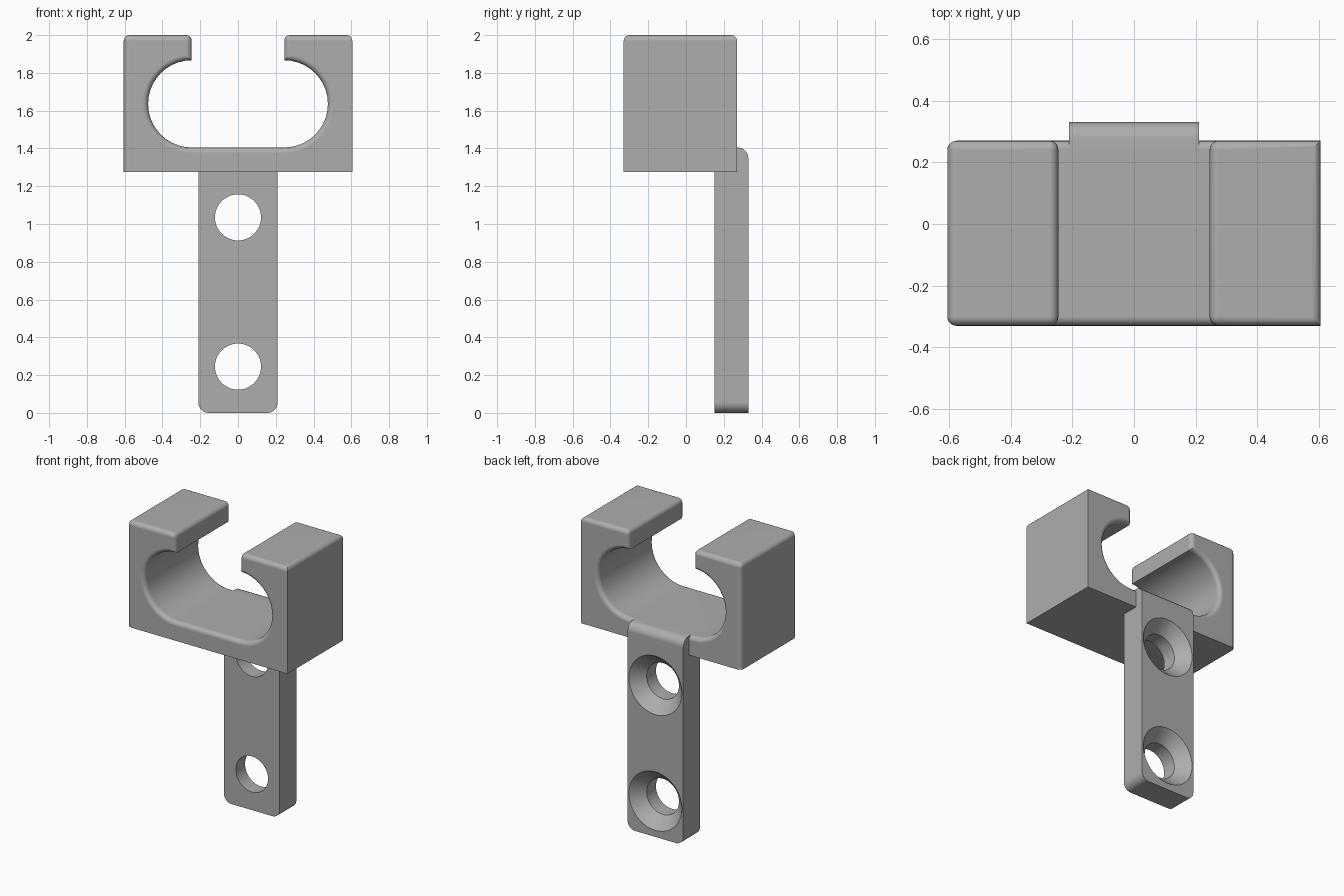
import bpy, bmesh, math

if "Cube" in bpy.data.objects:
    bpy.data.objects.remove(bpy.data.objects["Cube"])

grey = bpy.data.materials.new("light grey")
grey.diffuse_color = (0.42, 0.42, 0.42, 1)
grey.use_nodes = True
grey.node_tree.nodes["Principled BSDF"].inputs["Base Color"].default_value = grey.diffuse_color


def arc(cx, cz, r, a0, a1, n):
    angles = [math.radians(a0 + (a1 - a0) * i / n) for i in range(n + 1)]
    return [(cx + r * math.cos(a), cz + r * math.sin(a)) for a in angles]


def finish(name, bm):
    bmesh.ops.recalc_face_normals(bm, faces=bm.faces[:])
    mesh = bpy.data.meshes.new(name)
    bm.to_mesh(mesh)
    bm.free()
    mesh.materials.append(grey)
    ob = bpy.data.objects.new(name, mesh)
    bpy.context.collection.objects.link(ob)
    return ob


def prism(name, profile, y0, y1, radius, pick):
    """Extrude an xz profile along y, then round the edges chosen by pick(a, b)."""
    bm = bmesh.new()
    face = bm.faces.new([bm.verts.new((x, y0, z)) for x, z in profile])
    ext = bmesh.ops.extrude_face_region(bm, geom=[face], use_keep_orig=True)
    for v in ext["geom"]:
        if isinstance(v, bmesh.types.BMVert):
            v.co.y = y1
    bmesh.ops.recalc_face_normals(bm, faces=bm.faces[:])
    edges = [e for e in bm.edges if pick(e.verts[0].co, e.verts[1].co)]
    bmesh.ops.bevel(bm, geom=edges, offset=radius, segments=5, profile=0.5,
                    affect='EDGES', clamp_overlap=False)
    return finish(name, bm)


def boolean(ob, other, operation):
    mod = ob.modifiers.new(operation, 'BOOLEAN')
    mod.operation, mod.object, mod.solver = operation, other, 'EXACT'
    bpy.context.view_layer.objects.active = ob
    bpy.ops.object.modifier_apply(modifier=mod.name)
    bpy.data.objects.remove(other)


# Clip block: open-topped slot, bottom and right-hand vertical edges left sharp
clip_profile = ([(-0.605, 1.275), (0.605, 1.275), (0.605, 2), (0.245, 2)]
                + arc(0.245, 1.636, 0.231, 90, -90, 20)
                + arc(-0.245, 1.636, 0.231, -90, -270, 20)
                + [(-0.245, 2), (-0.605, 2)])


def clip_edges(a, b):
    if abs(a.y - b.y) > 0.1:
        return min(a.z, b.z) > 1.99
    return max(a.z, b.z) > 1.28 and min(a.x, b.x) < 0.6


clip = prism("clip_bracket", clip_profile, -0.33, 0.27, 0.03, clip_edges)

# Mounting plate: rounded lower corners and rounded top back edge
plate_profile = (arc(-0.155, 0.055, 0.055, 180, 270, 8)
                 + arc(0.155, 0.055, 0.055, 270, 360, 8)
                 + [(0.21, 1.4045), (-0.21, 1.4045)])
plate = prism("mounting_plate", plate_profile, 0.15, 0.33, 0.055,
              lambda a, b: min(a.z, b.z) > 1.4 and min(a.y, b.y) > 0.3)

# Countersunk screw holes, wide at the back
for z in (0.245, 1.035):
    bm = bmesh.new()
    rings = []
    for y, r in ((0.1, 0.122), (0.25, 0.122), (0.33, 0.2), (0.39, 0.2585)):
        rings.append([bm.verts.new((px, y, pz)) for px, pz in arc(0, z, r, 0, 352.5, 47)])
    for p, q in zip(rings, rings[1:]):
        for i in range(48):
            j = (i + 1) % 48
            bm.faces.new((p[i], p[j], q[j], q[i]))
    bm.faces.new(rings[0])
    bm.faces.new(rings[-1])
    cutter = finish("screw_hole_cutter", bm)
    cutter.hide_render = True
    boolean(plate, cutter, 'DIFFERENCE')

# Join plate to clip and shade
boolean(clip, plate, 'UNION')
bpy.ops.object.select_all(action='DESELECT')
clip.select_set(True)
bpy.context.view_layer.objects.active = clip
bpy.ops.object.shade_smooth_by_angle(angle=math.radians(30))
weighted = clip.modifiers.new("flat faces stay flat", 'WEIGHTED_NORMAL')
weighted.keep_sharp = True
